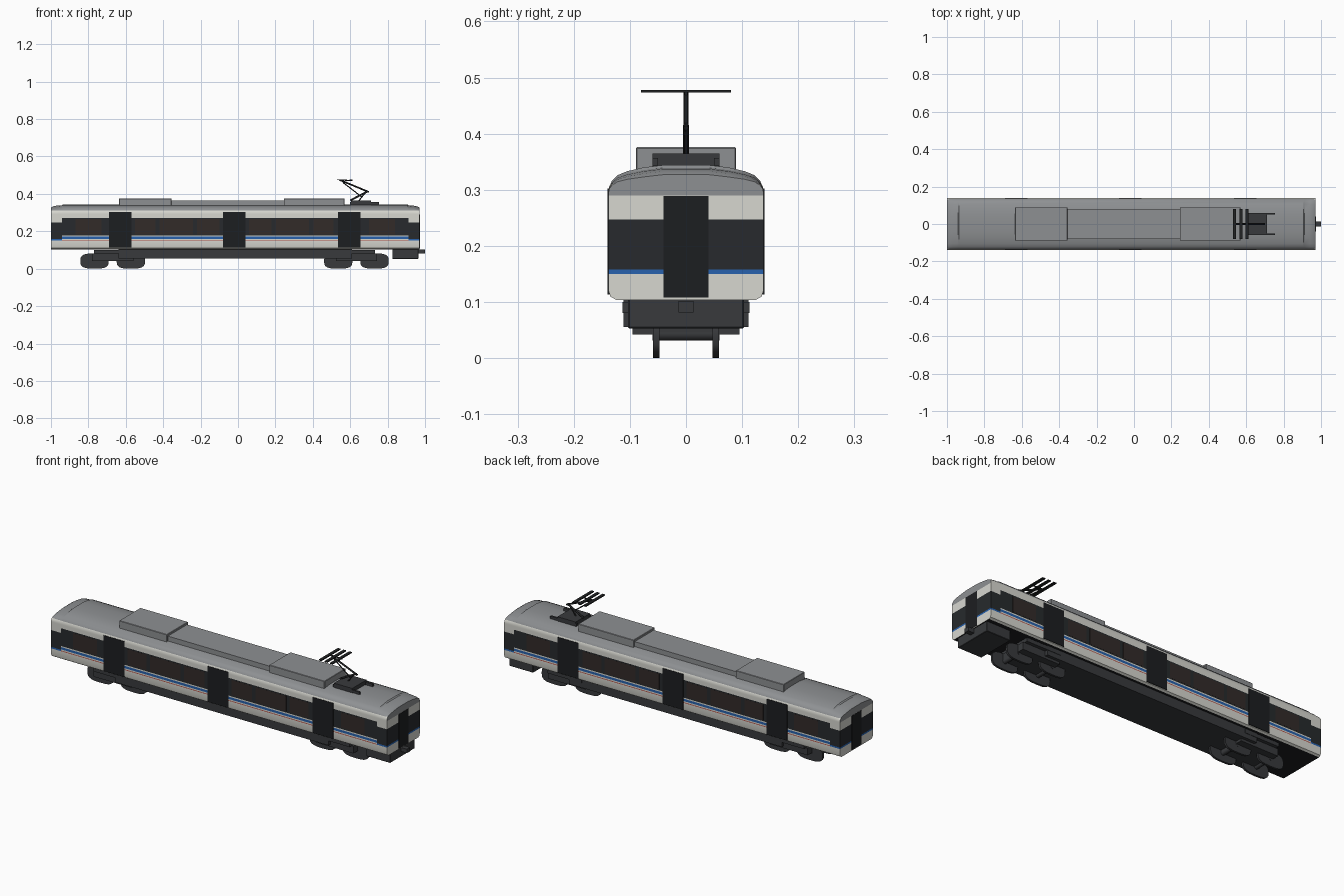
import bpy, bmesh, math
from mathutils import Vector, Matrix

if "Cube" in bpy.data.objects:
    bpy.data.objects.remove(bpy.data.objects["Cube"])


def mat(name, r, g, b):
    m = bpy.data.materials.new(name)
    m.diffuse_color = (r, g, b, 1)
    m.use_nodes = True
    m.node_tree.nodes["Principled BSDF"].inputs["Base Color"].default_value = m.diffuse_color
    return m


WHITE = mat("white_paint", .68, .68, .63)
ROOF = mat("roof_grey", .27, .28, .29)
DARK = mat("dark_glass", .02, .023, .026)
BLUE = mat("blue_stripe", .02, .12, .42)
RED = mat("red_stripe", .45, .08, .06)
BROWN = mat("tinted_glass", .032, .024, .022)
BLACK = mat("door_black", .012, .013, .015)
UNDER = mat("underframe_grey", .04, .042, .046)
ARM = mat("arm_black", .015, .016, .017)


def finish(bm, name, mats):
    bmesh.ops.recalc_face_normals(bm, faces=bm.faces)
    me = bpy.data.meshes.new(name)
    bm.to_mesh(me)
    bm.free()
    ob = bpy.data.objects.new(name, me)
    bpy.context.collection.objects.link(ob)
    for m in mats:
        me.materials.append(m)
    return ob


def smooth(ob, deg=30):
    bpy.ops.object.select_all(action='DESELECT')
    ob.select_set(True)
    bpy.context.view_layer.objects.active = ob
    bpy.ops.object.shade_smooth_by_angle(angle=math.radians(deg))


def box(name, x, y, z, m, bevel=0):
    """Box from (min, max) pairs."""
    bm = bmesh.new()
    bmesh.ops.create_cube(bm, size=1)
    for v in bm.verts:
        v.co = [(a + b) / 2 + c * (b - a) for (a, b), c in zip((x, y, z), v.co)]
    if bevel:
        bmesh.ops.bevel(bm, geom=bm.edges[:], offset=bevel, segments=1, affect='EDGES')
    return finish(bm, name, [m])


def rod(name, a, b, r, m, sides=8):
    a, b = Vector(a), Vector(b)
    bm = bmesh.new()
    rot = (b - a).to_track_quat('Z', 'Y').to_matrix().to_4x4()
    bmesh.ops.create_cone(bm, cap_ends=True, segments=sides, radius1=r, radius2=r,
                          depth=(b - a).length, matrix=Matrix.Translation((a + b) / 2) @ rot)
    ob = finish(bm, name, [m])
    smooth(ob, 50)
    return ob


# Car body: cross-section lofted along x, roof dipping at both ends
half = [(.04, .344), (.075, .340), (.105, .333), (.122, .326), (.132, .316), (.137, .305),
        (.138, .295), (.138, .120), (.135, .110), (.125, .104)]
section = half + [(-y, z) for y, z in reversed(half)]
rings = [(-1, .017), (-.99, .011), (-.97, .007), (-.942, .005), (-.936, 0),
         (.906, 0), (.912, .005), (.94, .007), (.96, .011), (.97, .017)]
bm = bmesh.new()
loops = []
for x, drop in rings:
    loops.append([bm.verts.new((x, y, z - drop * min(1, max(0, (z - .295) / .045))))
                  for y, z in section])
n = len(section)
for a, b in zip(loops, loops[1:]):
    for i in range(n):
        j = (i + 1) % n
        bm.faces.new((a[i], a[j], b[j], b[i]))
bm.faces.new(loops[0])
bm.faces.new(loops[-1])

# Paint lines: slice the shell at livery heights and colour each strip
for z in (.15, .154, .158, .16, .172, .178, .247, .272, .29, .31):
    bmesh.ops.bisect_plane(bm, geom=bm.verts[:] + bm.edges[:] + bm.faces[:],
                           plane_co=(0, 0, z), plane_no=(0, 0, 1))
bm.normal_update()
for f in bm.faces:
    c = f.calc_center_median()
    end_face = abs(f.normal.x) > .9
    end_zone = end_face or not -.94 < c.x < .909
    f.material_index = 0
    if c.z > (.29 if end_face else .31):
        f.material_index = 1
    elif c.z < .106 and abs(f.normal.z) > .9:
        f.material_index = 5
    elif end_zone:
        if .158 < c.z < .247:
            f.material_index = 2
        elif .15 < c.z < .158:
            f.material_index = 3
    elif .178 < c.z < .272:
        f.material_index = 2
    elif .16 < c.z < .172:
        f.material_index = 3
    elif .15 < c.z < .154:
        f.material_index = 4
smooth(finish(bm, "car_body", [WHITE, ROOF, DARK, BLUE, RED, BLACK]))

# Doors and tinted panes on both sides
for s in (-1, 1):
    side = sorted((s * .130, s * .1395))
    for x in (-.63, -.02, .595):
        box("side_door", (x - .061, x + .061), side, (.113, .302), BLACK)
    pane = sorted((s * .132, s * .1385))
    for a, b in ((-.87, -.73), (-.55, -.44), (-.42, -.24), (-.22, -.10),
                 (.06, .18), (.20, .38), (.40, .51), (.70, .84)):
        box("window_pane", (a, b), pane, (.184, .266), BROWN)
box("end_door_front", (.96, .972), (-.04, .04), (.108, .289), BLACK)
box("end_door_rear", (-1.0, -.99), (-.04, .04), (.108, .289), BLACK).location.x = -.001

# Roof equipment
box("roof_fairing", (-.57, .55), (-.08, .08), (.33, .365), ROOF)
box("roof_unit_rear", (-.635, -.355), (-.089, .089), (.332, .376), ROOF, .002)
box("roof_unit_front", (.245, .57), (-.089, .089), (.332, .376), ROOF, .002)

# Pantograph
box("pantograph_base", (.605, .712), (-.06, .06), (.34, .365), UNDER)
for s in (-1, 1):
    box("base_rail", (.60, .755), (s * .055 - .005, s * .055 + .005), (.343, .357), UNDER)
rod("lower_arm", (.60, 0, .365), (.695, 0, .415), .005, ARM)
rod("lower_link", (.645, 0, .362), (.68, 0, .405), .003, ARM)
rod("upper_arm", (.70, 0, .41), (.545, 0, .474), .0045, ARM)
rod("upper_link", (.66, 0, .385), (.56, 0, .462), .003, ARM)
rod("head_link", (.54, 0, .475), (.612, 0, .471), .003, ARM)
for x in (.538, .571, .604):
    box("contact_bar", (x - .008, x + .008), (-.08, .08), (.473, .478), ARM)

# Underframe and coupler
box("underframe", (-.64, .61), (-.111, .111), (.055, .106), UNDER)
box("coupler_housing", (.825, .965), (-.103, .103), (.053, .108), UNDER, .002)
box("coupler", (.96, 1.0), (-.013, .013), (.081, .102), UNDER)

# Bogies with long flattened wheels
for cx in (-.67, .633):
    box("bogie_frame", (cx - .1, cx + .1), (-.113, .113), (.08, .1), UNDER)
    box("bogie_beam", (cx - .11, cx + .11), (-.095, .095), (.042, .08), UNDER)
    for dx in (-.099, .099):
        rod("axle", (cx + dx, -.06, .043), (cx + dx, .06, .043), .012, UNDER)
        for y in (-.053, .053):
            bm = bmesh.new()
            bmesh.ops.create_cone(bm, cap_ends=True, segments=24, radius1=1, radius2=1, depth=.011,
                                  matrix=Matrix.Rotation(math.pi / 2, 4, 'X'))
            for v in bm.verts:      # squash the disc into a rounded slab
                px, pz = v.co.x, v.co.z
                ex = math.copysign(abs(px) ** .65, px)
                ez = math.copysign(abs(pz) ** .65, pz)
                v.co = (cx + dx * .98 + ex * .076, y + v.co.y, .041 + ez * .041)
            smooth(finish(bm, "wheel", [UNDER]), 40)
    box("bogie_bar", (cx - .1, cx + .1), (-.1, .1), (.086, .1), UNDER)
